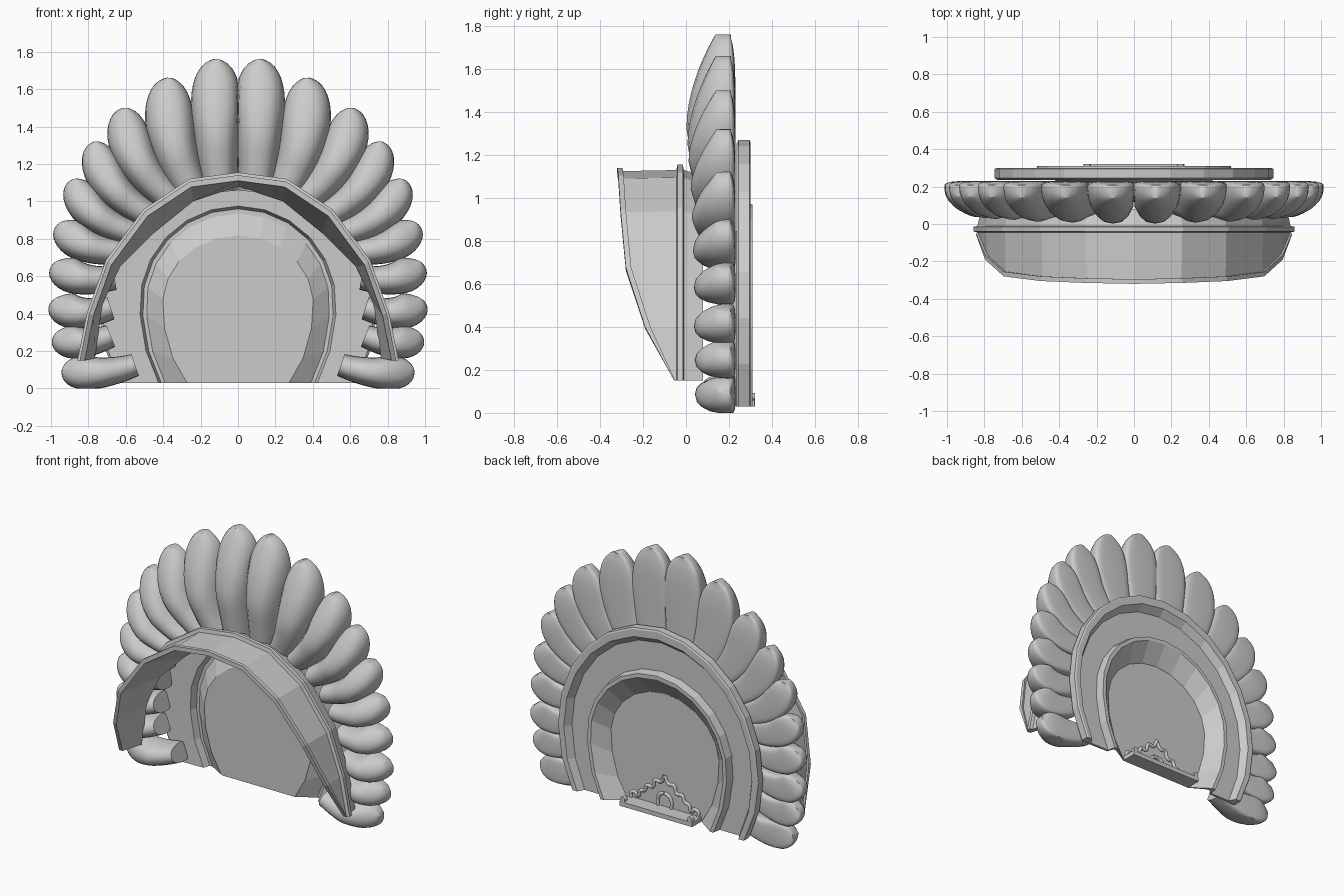
import bpy, bmesh
from math import sin, cos, pi, acos, sqrt
from mathutils import Vector

if "Cube" in bpy.data.objects:
    bpy.data.objects.remove(bpy.data.objects["Cube"])


def finish(name, bm, smooth=None):
    bmesh.ops.recalc_face_normals(bm, faces=bm.faces[:])
    me = bpy.data.meshes.new(name)
    bm.to_mesh(me)
    bm.free()
    ob = bpy.data.objects.new(name, me)
    bpy.context.collection.objects.link(ob)
    if smooth:
        bpy.ops.object.select_all(action='DESELECT')
        ob.select_set(True)
        bpy.context.view_layer.objects.active = ob
        bpy.ops.object.shade_smooth_by_angle(angle=smooth)
    return ob


def band(name, loops):
    """Skin a closed cycle of open arches and cap the two feet."""
    bm = bmesh.new()
    rows = [[bm.verts.new(p) for p in lp] for lp in loops]
    for a, b in zip(rows, rows[1:] + rows[:1]):
        for i in range(len(a) - 1):
            bm.faces.new((a[i], a[i + 1], b[i + 1], b[i]))
    for e in (0, -1):
        bm.faces.new([r[e] for r in rows])
    return finish(name, bm)


def arch(w, top, foot, y, n=16, c=0.45, z0=0.03):
    """Horseshoe arch: widest at height c, narrowing to its feet."""
    t0 = acos(foot / w)
    low = (c - z0) / sin(t0)
    pts = []
    for i in range(n + 1):
        t = -t0 + (pi + 2 * t0) * i / n
        s = sin(t)
        pts.append((w * cos(t), y, c + s * (top - c if s > 0 else low)))
    return pts


# Thin back ring: raised outer rim, sunk face, raised lip, tapered wall
band("arch_frame", [arch(*s) for s in (
    (.73, 1.255, .63, .235), (.745, 1.27, .64, .245), (.745, 1.27, .64, .295),
    (.735, 1.26, .63, .30), (.70, 1.21, .60, .30), (.67, 1.17, .575, .255),
    (.53, .98, .43, .255), (.52, .97, .42, .31), (.495, .945, .395, .31),
    (.405, .82, .275, .225), (.40, .815, .27, .215), (.49, .935, .39, .285),
    (.51, .96, .41, .285), (.525, .975, .425, .24))])

# Recessed panel
bm = bmesh.new()
face = bm.faces.new([bm.verts.new(p) for p in arch(.403, .818, .273, .215)])
ext = bmesh.ops.extrude_face_region(bm, geom=[face])
bmesh.ops.translate(bm, vec=(0, .008, 0),
                    verts=[v for v in ext['geom'] if isinstance(v, bmesh.types.BMVert)])
finish("back_panel", bm)

# Projecting hood, its front edge sweeping back towards the feet
OUTER = [(.85, .15), (.80, .40), (.70, .68), (.50, .95), (.26, 1.11), (0, 1.145)]
INNER = [(.765, .16), (.725, .45), (.63, .65), (.45, .83), (.24, 1.0), (0, 1.08)]
FRONT = [-.055, -.19, -.28, -.305, -.315, -.32]


def hood_loop(half, ys, s=1.0):
    right = [(x * s, y, .15 + (z - .15) * s) for (x, z), y in zip(half, ys)]
    return right + [(-x, y, z) for x, y, z in right[-2::-1]]


lip = [min(y + .025, -.05) for y in FRONT]
band("hood", [
    hood_loop(OUTER, [.08] * 6, .96), hood_loop(OUTER, [-.01] * 6, .985),
    hood_loop(OUTER, [-.015] * 6, 1.01), hood_loop(OUTER, [-.04] * 6, 1.01),
    hood_loop(OUTER, [-.045] * 6, .985), hood_loop(OUTER, lip, .98),
    hood_loop(OUTER, lip, .995), hood_loop(OUTER, FRONT, .995),
    hood_loop(OUTER, FRONT, .965), hood_loop(INNER, [.07] * 6)])


# Plump curved petals: base, bend, tip, half width, depth
def petal(name, base, bend, tip, w, depth, side):
    n, k = 16, 20
    b, c, t_ = (Vector(p) for p in (base, bend, tip))
    bm = bmesh.new()
    rows = []
    for i in range(n + 1):
        u = 1 - (1 - i / n) ** 1.7
        p = b * (1 - u) ** 2 + c * 2 * u * (1 - u) + t_ * u * u
        d = ((c - b) * (1 - u) + (t_ - c) * u).normalized()
        nrm = Vector((d.y, -d.x))
        grow = .68 + .32 * min(1, u / .6)
        end = sqrt(max(0, 1 - max(0, (u - .6) / .4) ** 2.8))
        ww = w * grow * max(end, .12)
        dd = depth * (.75 + .25 * min(1, u / .4)) * max(1 - max(0, (u - .35) / .65) ** 2 * .7, .1)
        back = .035 * max(end, .4)
        row = []
        for j in range(k):
            a = 2 * pi * j / k
            ca, sa = cos(a), sin(a)
            x = (1 if ca > 0 else -1) * abs(ca) ** (.5 if sa > 0 else .8)
            y = .195 + (back * sa ** .5 if sa > 0 else dd * sa)
            q = p + nrm * x * ww
            row.append(bm.verts.new((max(q.x, 0) * side, y, max(q.y, 0))))
        rows.append(row)
    for r, s in zip(rows, rows[1:]):
        for j in range(k):
            m = (j + 1) % k
            bm.faces.new((r[j], r[m], s[m], s[j]))
    bm.faces.new(rows[0])
    bm.faces.new(rows[-1])
    finish(name, bm, .8)


PETALS = [
    ((.095, 1.05), (.125, 1.4), (.115, 1.76), .135, .195),
    ((.22, 1.02), (.40, 1.30), (.365, 1.66), .132, .19),
    ((.34, 1.00), (.61, 1.20), (.60, 1.50), .116, .185),
    ((.46, .92), (.74, 1.05), (.76, 1.32), .104, .175),
    ((.56, .83), (.83, .90), (.875, 1.12), .098, .17),
    ((.62, .73), (.87, .73), (.945, .89), .096, .165),
    ((.66, .59), (.90, .55), (.97, .68), .094, .16),
    ((.68, .43), (.90, .36), (.98, .48), .093, .16),
    ((.68, .28), (.88, .20), (.97, .30), .09, .155),
    ((.55, .125), (.77, .05), (.94, .105), .09, .155)]
for i, args in enumerate(PETALS):
    for side, tag in ((1, "right"), (-1, "left")):
        petal(f"petal_{tag}_{i + 1}", *args, side)


# Scrolled cresting on a sill at the foot of the panel
def strip(name, pts, r=.012):
    cu = bpy.data.curves.new(name, 'CURVE')
    cu.dimensions = '3D'
    cu.bevel_depth, cu.bevel_resolution, cu.resolution_u = r, 1, 5
    sp = cu.splines.new('BEZIER')
    sp.bezier_points.add(len(pts) - 1)
    for bp, (x, z) in zip(sp.bezier_points, pts):
        bp.co = (x, .226, z)
        bp.handle_left_type = bp.handle_right_type = 'AUTO'
    bpy.context.collection.objects.link(bpy.data.objects.new(name, cu))


for s, tag in ((1, "right"), (-1, "left")):
    strip(f"cresting_{tag}", [(s * x, z) for x, z in (
        (.25, .06), (.25, .09), (.22, .10), (.20, .08), (.18, .12), (.15, .13),
        (.13, .17), (.09, .17), (.07, .22), (.03, .22), (0, .27))])
    strip(f"inner_scroll_{tag}", [(s * x, z) for x, z in (
        (.05, .06), (.05, .11), (.03, .14), (0, .15))])
    bpy.ops.mesh.primitive_cylinder_add(vertices=12, radius=.018, depth=.03,
                                        location=(s * .25, .305, .075), rotation=(pi / 2, 0, 0))
    bpy.context.object.name = f"sill_knob_{tag}"
bpy.ops.mesh.primitive_cube_add(size=1, location=(0, .27, .045))
sill = bpy.context.object
sill.name = "sill"
sill.dimensions = (.54, .10, .03)
bev = sill.modifiers.new("edge", 'BEVEL')
bev.width, bev.segments = .006, 1
